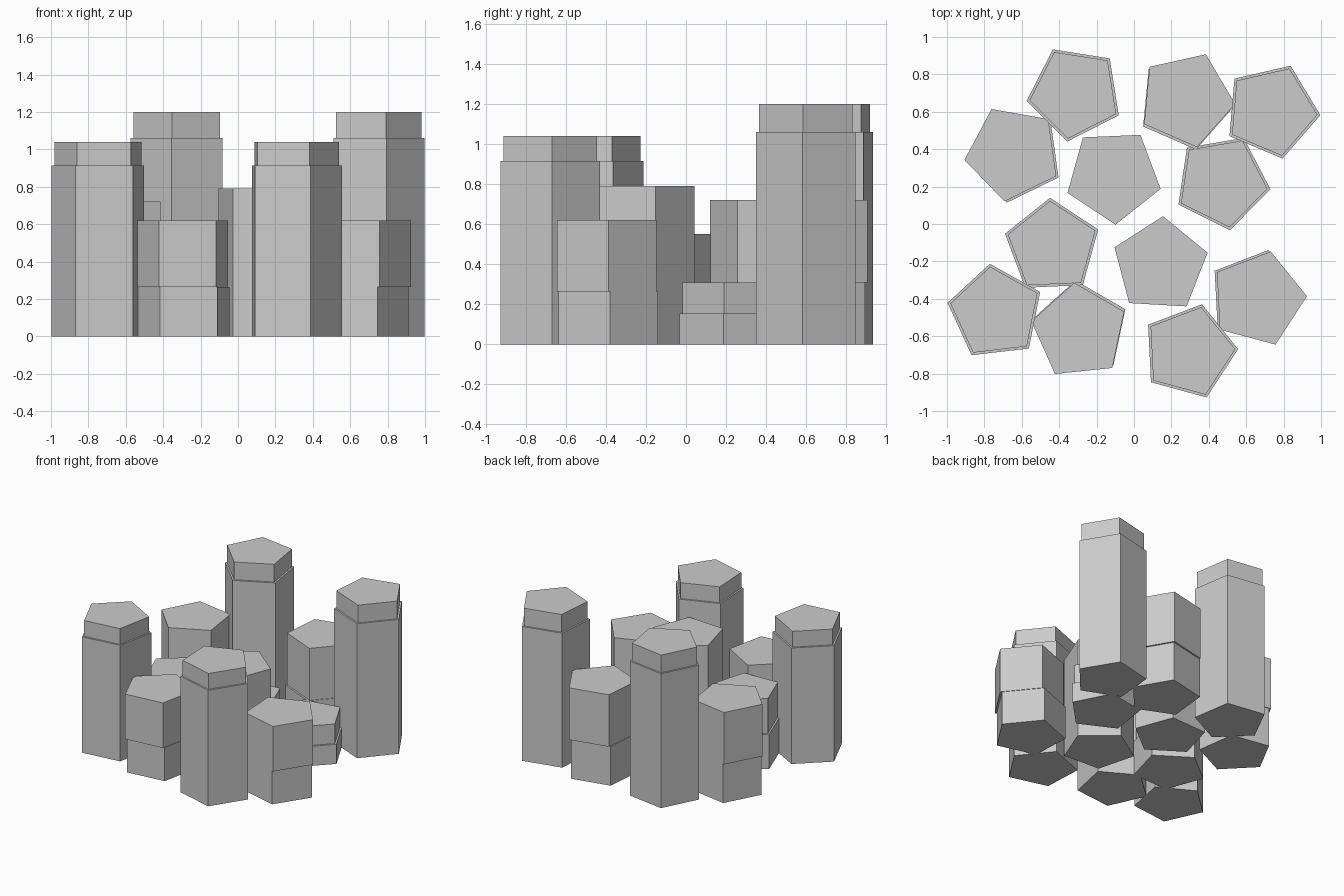
import bpy
from math import radians, hypot

cube = bpy.data.objects.get("Cube")
if cube:
    bpy.data.objects.remove(cube, do_unlink=True)

RADIUS = 0.262       # column circumradius
CAP_SCALE = 0.94     # inset of a cap that sits on a ledge
LEAN = 0.014         # outward shift of an overhanging upper block

stone = bpy.data.materials.new("light_grey_stone")
stone.use_nodes = True
GREY = (0.6, 0.6, 0.6, 1)
stone.diffuse_color = GREY
stone.node_tree.nodes["Principled BSDF"].inputs["Base Color"].default_value = GREY


def pentagon(name, x, y, angle, z0, z1, radius=RADIUS):
    """Five-sided flat prism with one corner pointing at the given angle."""
    bpy.ops.mesh.primitive_cylinder_add(vertices=5, radius=radius, depth=z1 - z0,
                                        location=(x, y, (z0 + z1) / 2))
    ob = bpy.context.object
    ob.rotation_euler.z = radians(angle - 90)
    ob.name = name
    ob.data.materials.append(stone)


def capped(name, x, y, angle, step, top):
    """Column with a slightly narrower cap."""
    pentagon(name + "_shaft", x, y, angle, 0, step)
    pentagon(name + "_cap", x, y, angle, step, top, RADIUS * CAP_SCALE)


def leaning(name, x, y, angle, step, top):
    """Column whose upper block is shifted away from the middle."""
    k = 1 - LEAN / hypot(x, y)
    pentagon(name + "_base", x * k, y * k, angle, 0, step)
    pentagon(name + "_block", x, y, angle, step, top)


# Tall columns with caps
capped("back_left_column", -0.315, 0.70, 117, 1.06, 1.20)
capped("back_right_column", 0.735, 0.605, 67, 1.06, 1.20)
capped("front_left_column", -0.74, -0.473, 96.7, 0.915, 1.04)
capped("front_right_column", 0.295, -0.682, 74.8, 0.915, 1.04)

# Short columns with caps
capped("inner_right_column", 0.47, 0.225, 63.5, 0.155, 0.31)
capped("inner_left_column", -0.437, -0.122, 92.6, 0.275, 0.55)

# Medium columns with overhanging blocks
leaning("back_middle_column", 0.28, 0.667, 66.5, 0.31, 0.72)
leaning("side_left_column", -0.647, 0.379, 116, 0.31, 0.72)
leaning("front_middle_column", -0.292, -0.575, 96, 0.265, 0.62)
leaning("side_right_column", 0.663, -0.40, 75, 0.265, 0.62)

# Plain central columns
pentagon("low_centre_column", -0.11, 0.258, 56.5, 0, 0.30)
pentagon("high_centre_column", 0.14, -0.22, 86.7, 0, 0.79)
